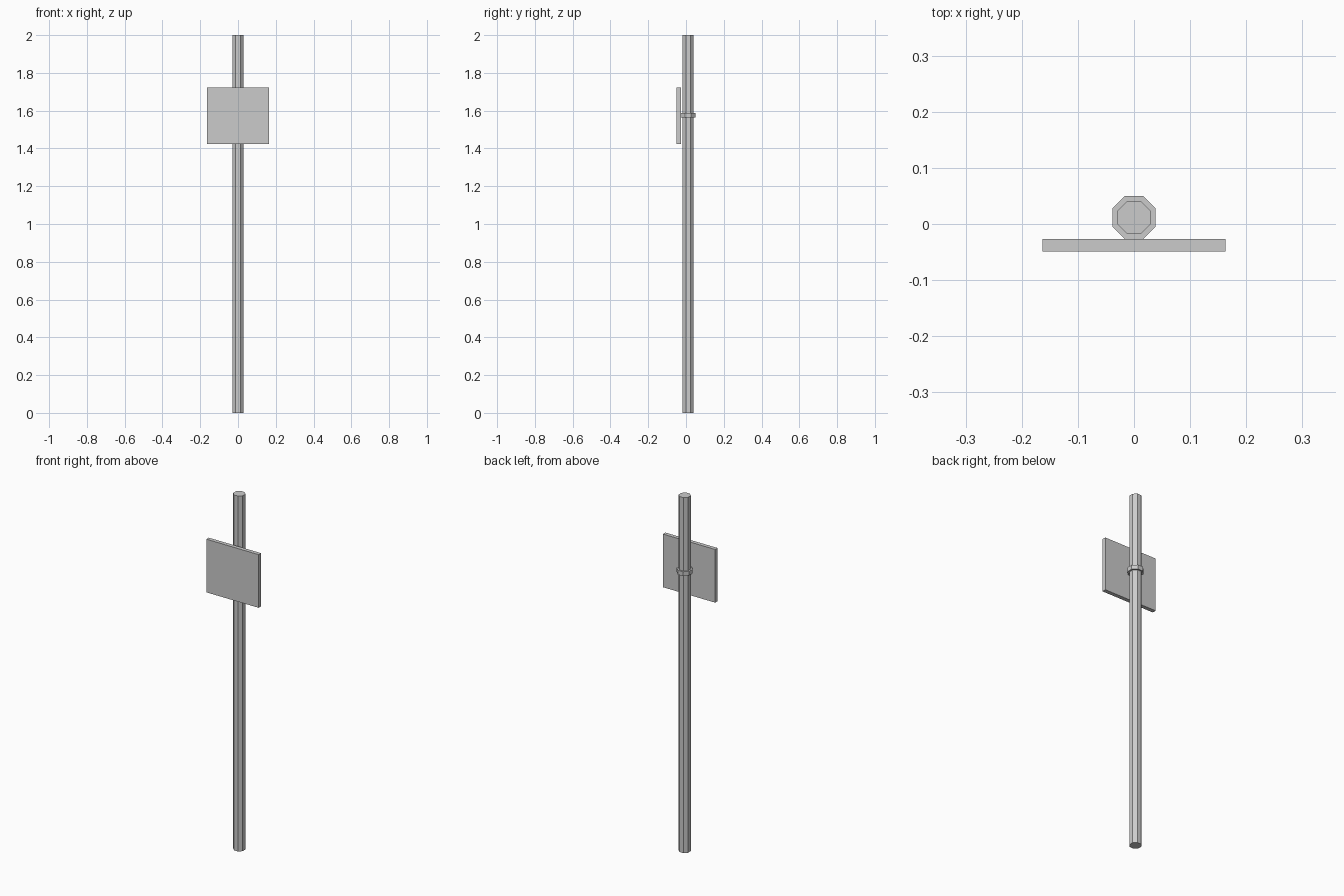
import bpy, bmesh, math
from mathutils import Matrix

if "Cube" in bpy.data.objects:
    bpy.data.objects.remove(bpy.data.objects["Cube"])

POLE_Y = 0.0115


def make_object(name, bm):
    mesh = bpy.data.meshes.new(name)
    bm.to_mesh(mesh)
    bm.free()
    obj = bpy.data.objects.new(name, mesh)
    bpy.context.collection.objects.link(obj)
    return obj


def octagon_prism(name, apothem, z0, z1):
    bm = bmesh.new()
    r = apothem / math.cos(math.pi / 8)
    place = Matrix.Translation((0, POLE_Y, (z0 + z1) / 2)) @ Matrix.Rotation(math.pi / 8, 4, 'Z')
    bmesh.ops.create_cone(bm, cap_ends=True, segments=8, radius1=r, radius2=r,
                          depth=z1 - z0, matrix=place)
    return make_object(name, bm)


# Eight-sided post and the clamp band around it
octagon_prism("post", 0.0295, 0, 2)
octagon_prism("clamp_band", 0.0385, 1.563, 1.587)

# Flat sign board in front of the post
bm = bmesh.new()
bmesh.ops.create_cube(bm, size=1, matrix=Matrix.Translation((0, -0.038, 1.573))
                      @ Matrix.Diagonal((0.326, 0.022, 0.299, 1)))
make_object("sign_board", bm)
